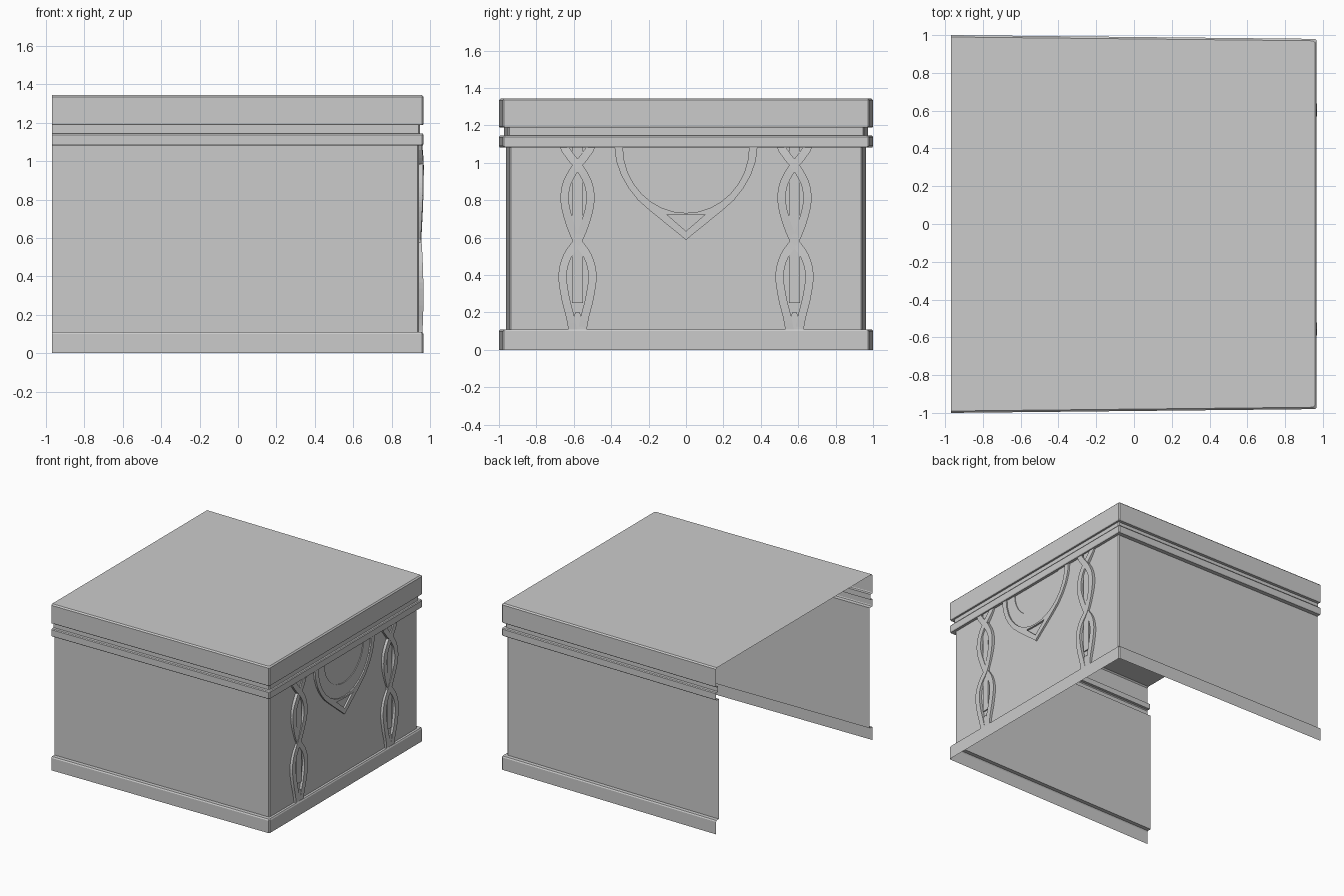
import bpy, bmesh
from math import sin, cos, pi
from mathutils import Vector

if "Cube" in bpy.data.objects:
    bpy.data.objects.remove(bpy.data.objects["Cube"])

WALL_X = 0.94


def make_object(name, bm):
    bmesh.ops.recalc_face_normals(bm, faces=bm.faces[:])
    me = bpy.data.meshes.new(name)
    bm.to_mesh(me)
    bm.free()
    ob = bpy.data.objects.new(name, me)
    bpy.context.collection.objects.link(ob)
    return ob


# Shell: profile of (x inset, y inset, z) swept round three sides, open at the back end
profile = [(0, 0, 0), (0, 0, 0.10), (0.006, 0.006, 0.11), (0.025, 0.037, 0.11),
           (0.025, 0.037, 1.083), (0.004, 0.004, 1.083), (0, 0, 1.09),
           (0, 0, 1.138), (0.005, 0.005, 1.145), (0.018, 0.027, 1.145),
           (0.018, 0.027, 1.188), (0.004, 0.004, 1.188), (0, 0, 1.195),
           (0, 0, 1.335), (0.01, 0.01, 1.345)]
bm = bmesh.new()
rows = []
for ix, iy, z in profile:
    x, yf, yb, c = 0.967 - ix, 0.98 - iy, 1.0 - iy, 0.008
    half = [(-0.97, -yb), (x - c, -yf), (x, -yf + c)]
    ring = half + [(a, -b) for a, b in reversed(half)]
    rows.append([bm.verts.new((a, b, z)) for a, b in ring])
for a, b in zip(rows, rows[1:]):
    for i in range(5):
        bm.faces.new((a[i], a[i + 1], b[i + 1], b[i]))
bm.faces.new(rows[-1])
shell = make_object("chest_shell", bm)
# An open shell needs its normals pointing outwards
if max(shell.data.polygons, key=lambda p: p.area).normal.z < 0:
    shell.data.flip_normals()


def relief(name, left, right, heights):
    """Raised strip on the end wall between two (y, z) outlines."""
    bm = bmesh.new()
    sections = []
    for (ly, lz), (ry, rz), h in zip(left, right, heights):
        sections.append([bm.verts.new(p) for p in (
            (WALL_X - 0.003, ly, lz), (WALL_X + h, ly, lz),
            (WALL_X + h, ry, rz), (WALL_X - 0.003, ry, rz))])
    for a, b in zip(sections, sections[1:]):
        for i in range(4):
            j = (i + 1) % 4
            bm.faces.new((a[i], a[j], b[j], b[i]))
    bm.faces.new(sections[0])
    bm.faces.new(sections[-1])
    return make_object(name, bm)


def smooth_path(keys, steps=4):
    """Catmull-Rom curve through the key points."""
    pts = [Vector(k) for k in keys]
    pts = [2 * pts[0] - pts[1]] + pts + [2 * pts[-1] - pts[-2]]
    out = []
    for p0, p1, p2, p3 in zip(pts, pts[1:], pts[2:], pts[3:]):
        for s in range(steps):
            t = s / steps
            out.append(0.5 * (2 * p1 + (p2 - p0) * t + (2 * p0 - 5 * p1 + 4 * p2 - p3) * t * t
                              + (3 * p1 - p0 - 3 * p2 + p3) * t ** 3))
    return out + [pts[-2]]


def ribbon(name, path, width):
    left, right = [], []
    for i, p in enumerate(path):
        t = path[min(i + 1, len(path) - 1)] - path[max(i - 1, 0)]
        n = Vector((-t[1], t[0])).normalized() * width / 2
        if i in (0, len(path) - 1):
            n = Vector((n[0], 0)) * 1.15
        left.append((p[0] + n[0], p[1] + n[1]))
        right.append((p[0] - n[0], p[1] - n[1]))
    return relief(name, left, right, [p[2] for p in path])


# Twisted columns: two strands of (side, z, height) round a straight core
strand = [(-0.075, 1.086, 0.018), (-0.035, 1.03, 0.024), (0.02, 0.96, 0.028),
          (0.06, 0.88, 0.026), (0.068, 0.79, 0.025), (0.045, 0.69, 0.02),
          (0.005, 0.59, 0.016), (-0.055, 0.50, 0.021), (-0.08, 0.40, 0.025),
          (-0.065, 0.28, 0.026), (-0.04, 0.18, 0.024), (-0.026, 0.105, 0.02)]
for side, y0 in (("left", -0.58), ("right", 0.58)):
    for k, sgn in (("over", 1), ("under", -1)):
        drop = 0 if sgn > 0 else 0.003
        path = smooth_path([(y0 + sgn * y, z, h - drop) for y, z, h in strand])
        ribbon(f"{side}_column_{k}_strand", path, 0.044)
    core = [Vector((y0, z, 0.012)) for z in (1.086, 0.25)]
    relief(f"{side}_column_core", [(y0 - 0.03, p[1]) for p in core],
           [(y0 + 0.03, p[1]) for p in core], [0.012] * 2)
    relief(f"{side}_column_foot", [(y0 - 0.012, 0.2), (y0 - 0.04, 0.105)],
           [(y0 + 0.012, 0.2), (y0 + 0.04, 0.105)], [0.018] * 2)


def arc(ry, rz, n=16):
    return [(-ry * cos(pi * i / n), 1.086 - rz * sin(pi * i / n)) for i in range(n + 1)]


# Pendant: shallow ring, raised rim, pointed tip with a triangular opening
relief("pendant_ring", arc(0.336, 0.354), arc(0.25, 0.245), [0.008] * 17)
half = [(-0.382, 1.086), (-0.373, 1.01), (-0.347, 0.935), (-0.307, 0.865),
        (-0.256, 0.80), (-0.19, 0.742), (-0.12, 0.725), (-0.06, 0.722), (0, 0.72)]
outer = half + [(-y, z) for y, z in reversed(half[:-1])]
relief("pendant_rim", outer, arc(0.338, 0.354), [0.017] * 17)
relief("pendant_tip", [(-0.19, 0.742), (0, 0.588), (0.19, 0.742)],
       [(-0.10, 0.722), (0, 0.635), (0.10, 0.722)], [0.017] * 3)
